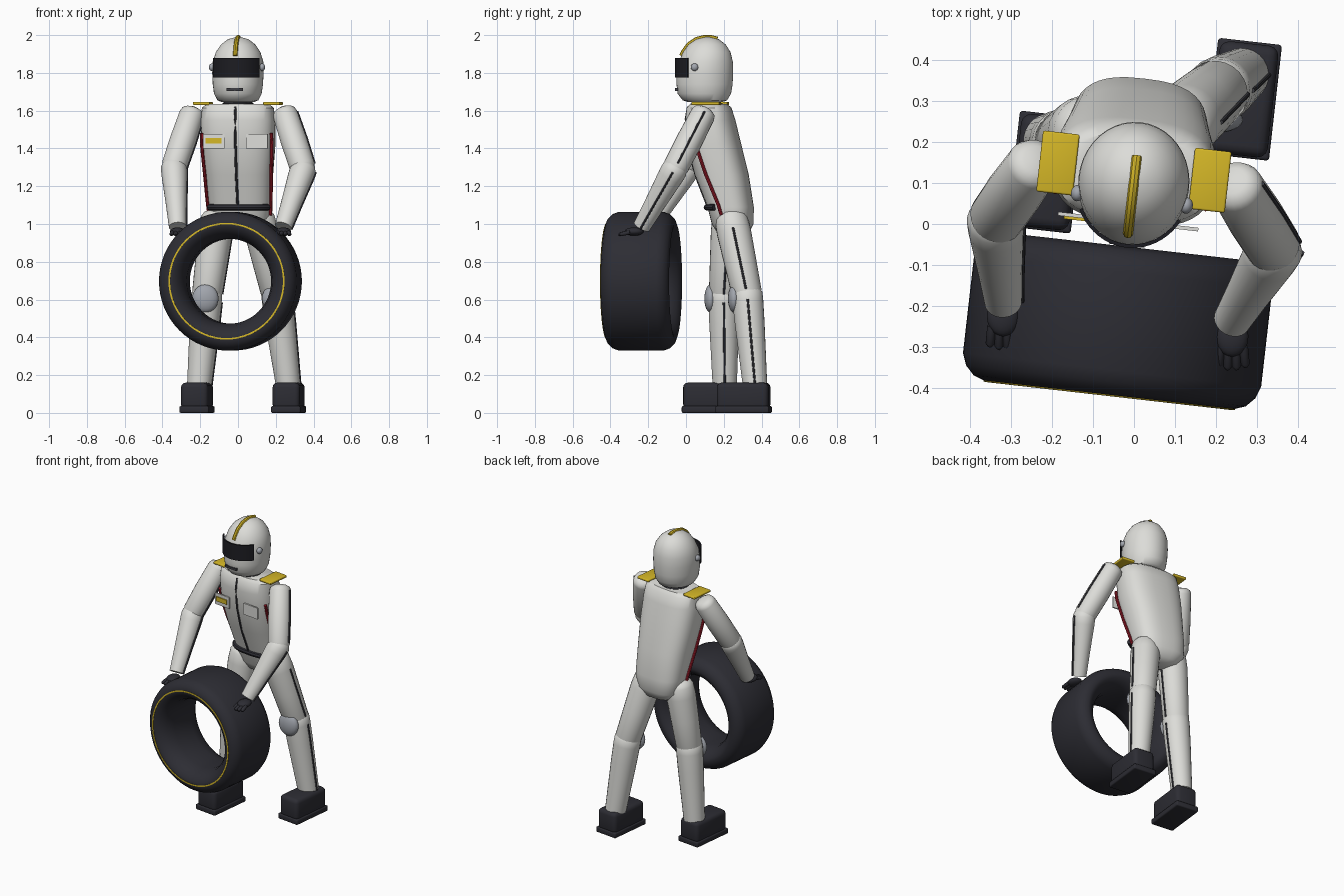
import bpy, bmesh, math
from mathutils import Matrix, Vector

cube = bpy.data.objects.get("Cube")
if cube:
    bpy.data.objects.remove(cube)


def material(name, r, g, b):
    m = bpy.data.materials.new(name)
    m.use_nodes = True
    m.diffuse_color = (r, g, b, 1)
    m.node_tree.nodes["Principled BSDF"].inputs["Base Color"].default_value = (r, g, b, 1)
    return m


white = material("suit white", .72, .72, .69)
black = material("rubber black", .026, .026, .034)
glass = material("visor black", .012, .012, .016)
seam_grey = material("seam grey", .05, .05, .06)
pad_grey = material("pad grey", .36, .38, .42)
yellow = material("yellow", .66, .47, .02)
red = material("strap red", .36, .012, .025)

# The whole pose is turned a little to the figure's right
YAW = Matrix.Rotation(math.radians(-6.5), 4, 'Z')
BODY = Matrix.Translation((0, .13, 0)) @ YAW @ Matrix.Translation((0, -.13, 0))
HEAD = Matrix.Translation((0, .105, 0)) @ YAW @ Matrix.Translation((0, -.105, 0))
NONE = Matrix.Identity(4)


def finish(name, bm, mat, matrix=NONE):
    bmesh.ops.recalc_face_normals(bm, faces=bm.faces)
    me = bpy.data.meshes.new(name)
    bm.to_mesh(me)
    bm.free()
    for p in me.polygons:
        p.use_smooth = True
    me.set_sharp_from_angle(angle=math.radians(40))
    me.materials.append(mat)
    ob = bpy.data.objects.new(name, me)
    ob.matrix_world = matrix
    bpy.context.collection.objects.link(ob)
    return ob


def loft(name, rings, mat, matrix=NONE, loop=False, cap=True):
    bm = bmesh.new()
    vs = [[bm.verts.new(p) for p in ring] for ring in rings]
    n = len(vs[0])
    for i in range(len(vs) if loop else len(vs) - 1):
        a, b = vs[i], vs[(i + 1) % len(vs)]
        for j in range(n):
            k = (j + 1) % n
            bm.faces.new((a[j], a[k], b[k], b[j]))
    if cap and not loop:
        bm.faces.new(vs[0])
        bm.faces.new(vs[-1])
    return finish(name, bm, mat, matrix)


def lathe(name, p, q, profile, mat, n=24, loop=False, matrix=NONE):
    """Turn (fraction along p-q, radius) pairs about the line p-q."""
    p, q = Vector(p), Vector(q)
    rot = (q - p).to_track_quat('Z', 'Y')
    rings = [[p.lerp(q, t) + rot @ Vector((r * math.cos(2 * math.pi * j / n),
              r * math.sin(2 * math.pi * j / n), 0)) for j in range(n)] for t, r in profile]
    return loft(name, rings, mat, matrix, loop)


def rod(name, points, r, mat, matrix=NONE):
    """Thin round strip through the points."""
    pts = [Vector(p) for p in points]
    rings = []
    for i, p in enumerate(pts):
        d = pts[min(i + 1, len(pts) - 1)] - pts[max(i - 1, 0)]
        rot = d.to_track_quat('Z', 'Y')
        rings.append([p + rot @ Vector((r * math.cos(j * math.pi / 4),
                      r * math.sin(j * math.pi / 4), 0)) for j in range(8)])
    return loft(name, rings, mat, matrix)


def ball(name, centre, radii, mat, matrix=NONE):
    bm = bmesh.new()
    bmesh.ops.create_uvsphere(bm, u_segments=20, v_segments=12, radius=1)
    bmesh.ops.transform(bm, matrix=Matrix.Translation(centre) @ Matrix.Diagonal((*radii, 1)), verts=bm.verts)
    return finish(name, bm, mat, matrix)


def box(name, centre, size, mat, matrix=NONE, bevel=0.0):
    bm = bmesh.new()
    bmesh.ops.create_cube(bm, size=1)
    bmesh.ops.transform(bm, matrix=Matrix.Diagonal((*size, 1)), verts=bm.verts)
    if bevel:
        bmesh.ops.bevel(bm, geom=bm.edges[:], offset=bevel, segments=3, profile=.5, affect='EDGES')
    return finish(name, bm, mat, matrix @ Matrix.Translation(centre))


def surface(sections, z, angle, power, scale=1.0):
    """Point on a lofted shell; angle 0 is the front, positive is the left."""
    for s, t in zip(sections, sections[1:]):
        if s[0] <= z <= t[0]:
            break
    f = (z - s[0]) / (t[0] - s[0])
    cy, rx, ry = (s[i] + (t[i] - s[i]) * f for i in (1, 2, 3))
    a = math.radians(angle)
    bend = lambda v: math.copysign(abs(v) ** power, v)
    return Vector((scale * rx * bend(math.sin(a)), cy - scale * ry * bend(math.cos(a)), z))


def shell(name, sections, power, mat, matrix):
    rings = [[surface(sections, s[0], a, power) for a in range(0, 360, 9)] for s in sections]
    return loft(name, rings, mat, matrix)


# Torso: (height, depth centre, half width, half depth)
torso = [(.93, .25, .05, .04), (.95, .25, .11, .08), (1.0, .248, .155, .108), (1.09, .237, .165, .12),
         (1.26, .19, .178, .14), (1.42, .15, .195, .14), (1.55, .128, .197, .13),
         (1.615, .122, .19, .115), (1.635, .12, .165, .095)]
shell("torso", torso, .75, white, BODY)
rod("front_zip", [surface(torso, 1.1 + .065 * i, 0, .75) for i in range(9)], .007, seam_grey, BODY)
rod("belt", [surface(torso, 1.088, a, .75, 1.03) for a in range(-63, 64, 9)], .017, black, BODY)
lathe("neck", (0, .11, 1.61), (0, .11, 1.67),
      [(0, .085), (.45, .085), (.5, .076), (.6, .076), (.65, .09), (1, .09)], seam_grey)

for side, word in ((1, "left"), (-1, "right")):
    rod(word + "_strap", [surface(torso, 1.48 - .054 * i, side * (62 + 2 * i), .75, 1.04)
                          for i in range(9)], .009, red, BODY)
    box(word + "_chest_pocket", (side * .115, .005, 1.438), (.115, .009, .075), white, BODY)
    box(word + "_shoulder_pad", (side * .187, .128, 1.638), (.09, .15, .016), yellow,
        BODY, .005)
box("pocket_label", (-.115, -.002, 1.44), (.085, .008, .03), yellow, BODY)

# Helmet
helmet = [(1.645, .10, .085, .09), (1.655, .10, .108, .118), (1.69, .097, .126, .142),
          (1.74, .098, .133, .149), (1.80, .10, .136, .15), (1.86, .105, .134, .143),
          (1.91, .11, .118, .126), (1.95, .112, .091, .099), (1.978, .114, .055, .06), (1.99, .115, .012, .012)]
shell("helmet", helmet, 1, white, HEAD)
arc = [surface(helmet, 1.8, a, 1) for a in range(-60, 61, 6)]
outline = [Vector((p.x * s, .1 + (p.y - .1) * s, 0)) for s, ps in ((1.0, arc), (1.06, arc[::-1])) for p in ps]
visor_rings = [[p + Vector((0, 0, z)) for p in outline] for z in (1.775, 1.88)]
visor = loft("visor", visor_rings, glass, HEAD, cap=False)
bm = bmesh.new()
bm.from_mesh(visor.data)
bm.verts.ensure_lookup_table()
n = len(outline)
for base in (0, n):
    for i in range(n // 2 - 1):
        bm.faces.new([bm.verts[base + k] for k in (i, i + 1, n - 2 - i, n - 1 - i)])
bmesh.ops.recalc_face_normals(bm, faces=bm.faces)
bm.to_mesh(visor.data)
bm.free()
crest = [surface(helmet, z, 0, 1) for z in (1.89, 1.91, 1.95, 1.978, 1.988)]
crest += [surface(helmet, z, 180, 1) for z in (1.988, 1.98)]
rod("helmet_crest", crest, .012, yellow, HEAD)
box("mouth_vent", (0, -.046, 1.712), (.088, .016, .014), seam_grey, HEAD)
for side, word in ((1, "left"), (-1, "right")):
    ball(word + "_visor_knob", (side * .134, .06, 1.83), (.016, .02, .02), pad_grey, HEAD)

# Limb joints for each side
POSE = {
    "left": dict(shoulder=(.25, .09, 1.58), elbow=(.345, -.06, 1.29), wrist=(.24, -.235, .985),
                 palm=(.24, -.275, .96), hip=(.115, .245, 1.0), knee=(.205, .325, .62),
                 ankle=(.265, .365, .15), boot=(.268, .305)),
    "right": dict(shoulder=(-.245, .145, 1.58), elbow=(-.34, .01, 1.30), wrist=(-.32, -.19, .985),
                  palm=(-.32, -.225, .96), hip=(-.115, .225, 1.0), knee=(-.165, .20, .62),
                  ankle=(-.205, .205, .15), boot=(-.217, .127)),
}
UPPER_ARM = [(-.1, .035), (-.06, .058), (0, .066), (.5, .07), (.95, .068), (1.06, .055), (1.12, .02)]
FOREARM = [(-.12, .03), (-.08, .056), (0, .069), (.12, .068), (.6, .055), (1, .046)]
THIGH = [(-.19, .035), (-.15, .07), (-.08, .086), (.1, .091), (.5, .086), (.95, .08), (1.06, .066), (1.1, .02)]
SHIN = [(-.12, .03), (-.09, .062), (-.03, .081), (.06, .082), (.3, .079), (1, .065)]


def limb(name, p, q, profile):
    """Padded suit segment with a dark seam down its +x side."""
    lathe(name, p, q, profile, white)
    p, q = Vector(p), Vector(q)
    d = (q - p).normalized()
    out = (Vector((1, 0, 0)) - d * d.x).normalized()
    rod(name + "_seam", [p.lerp(q, t) + out * r for t, r in profile if 0 <= t <= 1], .006, seam_grey)


for word, j in POSE.items():
    side = 1 if word == "left" else -1
    limb(word + "_upper_arm", j["shoulder"], j["elbow"], UPPER_ARM)
    limb(word + "_forearm", j["elbow"], j["wrist"], FOREARM)
    limb(word + "_thigh", j["hip"], j["knee"], THIGH)
    limb(word + "_shin", j["knee"], j["ankle"], SHIN)
    knee = Vector(j["knee"]) + Vector((-.008, -.07, -.015))
    ball(word + "_knee_pad", knee, (.07, .033, .075), pad_grey)

    # Gloves
    palm = Vector(j["palm"])
    ball(word + "_palm", palm, (.04, .05, .022), black)
    for i in range(4):
        start = palm + Vector((-.027 + .018 * i, -.025, -.004))
        tip = start + Vector((.004 * (i - 1.5), -.06 + .006 * abs(i - 1.5), -.012))
        lathe(f"{word}_finger_{i + 1}", start, tip,
              [(-.1, .005), (0, .012), (.85, .011), (1, .004)], black, 10)
    thumb = palm + Vector((-side * .03, -.01, -.005))
    lathe(word + "_thumb", thumb, thumb + Vector((-side * .015, -.035, -.015)),
          [(-.1, .005), (0, .013), (.85, .011), (1, .004)], black, 10)

    # Boots
    spot = Matrix.Translation((*j["boot"], 0)) @ YAW
    box(word + "_boot", (0, 0, .09), (.145, .275, .14), black, spot, .025)
    box(word + "_sole", (0, 0, .018), (.157, .285, .036), black, spot, .008)

# Wheel tyre held in front, with its painted ring
axis = YAW @ Vector((0, .183, 0))
centre = Vector((-.04, -.237, .697))
half = [(0, .305), (.03, .335), (.09, .356), (.17, .367)]
inner = [(.3, .225), (.15, .238), (.06, .262), (.015, .285)]
mirrored = lambda part: [(1 - t, r) for t, r in reversed(part)]
profile = half + mirrored(half) + mirrored(inner) + inner
lathe("tyre", centre - axis, centre + axis, profile, black, 64, loop=True)
ring = [(.006 * math.cos(k * math.pi / 3), .305 + .005 * math.sin(k * math.pi / 3)) for k in range(6)]
lathe("tyre_ring", centre - axis, centre + axis, ring, yellow, 64, loop=True)
